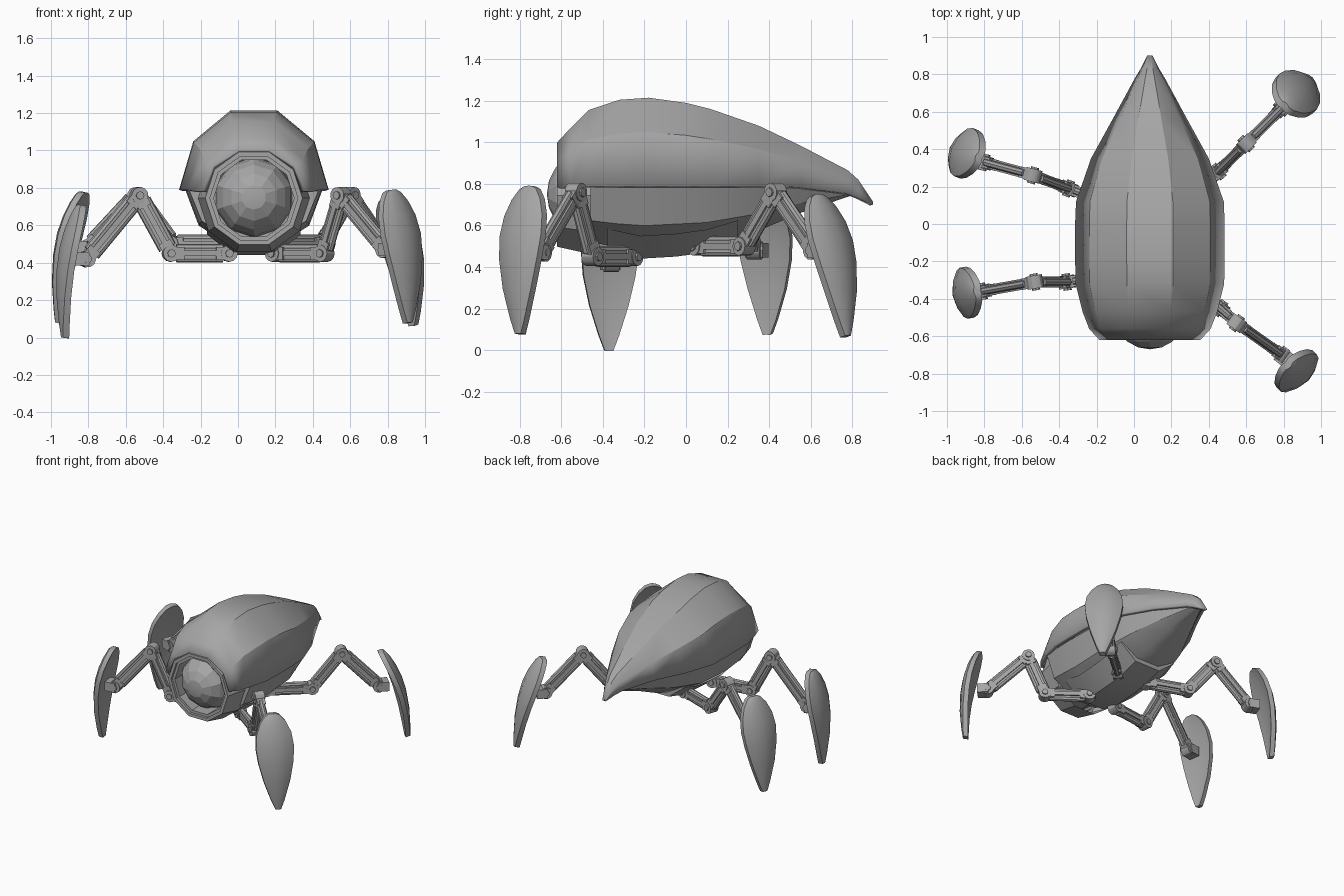
import bpy, bmesh, math
from mathutils import Vector, Matrix

cube = bpy.data.objects.get("Cube")
if cube:
    bpy.data.objects.remove(cube)

GREY = (0.38, 0.38, 0.38, 1)
mat = bpy.data.materials.new("plain grey")
mat.use_nodes = True
mat.diffuse_color = GREY
mat.node_tree.nodes["Principled BSDF"].inputs["Base Color"].default_value = GREY

CX = 0.085            # body centre line
UP = Vector((0, 0, 1))


def finish(name, bm, angle=30, recalc=True):
    if recalc:
        bmesh.ops.recalc_face_normals(bm, faces=bm.faces)
    mesh = bpy.data.meshes.new(name)
    bm.to_mesh(mesh)
    bm.free()
    mesh.materials.append(mat)
    mesh.shade_smooth()
    mesh.set_sharp_from_angle(angle=math.radians(angle))
    obj = bpy.data.objects.new(name, mesh)
    bpy.context.scene.collection.objects.link(obj)
    return obj


def loft(name, rings, closed=True, caps=True, angle=30):
    """Skin a list of point rings."""
    bm = bmesh.new()
    rows = [[bm.verts.new(p) for p in ring] for ring in rings]
    n = len(rows[0])
    for a, b in zip(rows, rows[1:]):
        for j in range(n if closed else n - 1):
            k = (j + 1) % n
            bm.faces.new((a[j], b[j], b[k], a[k]))
    if caps:
        bm.faces.new(rows[0])
        bm.faces.new(rows[-1])
    return finish(name, bm, angle, recalc=closed)


def half_decagon(y, w, z_far, z_mid):
    """Half a ten-sided section, from +x over the far edge to -x."""
    side = [(1, 0), (0.81, 0.61), (0.31, 1)]
    pts = side + [(-x, h) for x, h in reversed(side)]
    return [(CX + x * w, y, z_mid + h * (z_far - z_mid)) for x, h in pts]


def decagon(y, r):
    ang = [math.radians(36 * i) for i in range(10)]
    return [(CX + r * math.cos(a), y, 0.745 + r * math.sin(a)) for a in ang]


# Upper shell: y, half width, top height, rim height
shell_rows = [
    (-0.62, 0.27, 1.0, 0.785), (-0.56, 0.325, 1.065, 0.785),
    (-0.47, 0.36, 1.155, 0.79), (-0.32, 0.397, 1.205, 0.79),
    (-0.18, 0.4, 1.215, 0.79), (0, 0.4, 1.19, 0.79),
    (0.12, 0.395, 1.16, 0.79), (0.35, 0.315, 1.08, 0.79),
    (0.55, 0.205, 0.985, 0.785), (0.78, 0.08, 0.865, 0.755),
    (0.83, 0.05, 0.82, 0.735), (0.9, 0.015, 0.715, 0.7)]
shell = loft("upper_shell", [half_decagon(*r) for r in shell_rows],
             closed=False, caps=False)
thick = shell.modifiers.new("thickness", 'SOLIDIFY')
thick.thickness = 0.025
thick.offset = -1

# Lower hull: y, half width, bottom height, top height
hull_rows = [
    (-0.46, 0.345, 0.52, 0.785), (-0.33, 0.36, 0.495, 0.785),
    (-0.2, 0.365, 0.48, 0.785), (0.1, 0.36, 0.505, 0.785),
    (0.35, 0.285, 0.575, 0.785), (0.55, 0.18, 0.66, 0.78),
    (0.8, 0.045, 0.745, 0.765)]
loft("lower_hull", [half_decagon(*r) for r in hull_rows])

# Belly plate that carries the legs
belly = []
for y, z in [(-0.38, 0.475), (-0.22, 0.44), (-0.05, 0.45), (0.1, 0.47), (0.25, 0.515)]:
    belly.append([(CX + x, y, z + h) for x, h in
                  [(0.25, 0.11), (0.11, 0), (-0.11, 0), (-0.25, 0.11)]])
loft("belly_plate", belly)

# Front collar: stepped ten-sided ring around the eye
loft("front_collar", [decagon(y, r) for y, r in
                      [(-0.45, 0.3), (-0.62, 0.26), (-0.62, 0.235),
                       (-0.6, 0.235), (-0.6, 0.215), (-0.45, 0.215)]], caps=False)

# Faceted eye dome with its pole facing forward
bm = bmesh.new()
bmesh.ops.create_uvsphere(bm, u_segments=10, v_segments=10, radius=0.215,
                          matrix=Matrix.Translation((CX, -0.455, 0.75))
                          @ Matrix.Rotation(math.pi / 2, 4, 'X'))
finish("eye_dome", bm, angle=12)


def frame(origin, along, side):
    """Matrix with x along the limb, y across it."""
    x = along.normalized()
    y = side.normalized()
    z = x.cross(y)
    return Matrix.Translation(origin) @ Matrix((x, y, z)).transposed().to_4x4()


def add_box(bm, m, centre, size):
    bmesh.ops.create_cube(bm, size=1, matrix=m @ Matrix.Translation(centre)
                          @ Matrix.Diagonal((*size, 1)))


def add_rod(bm, m, centre, radius, length, axis, sides=8):
    turn = Matrix.Rotation(math.pi / 2, 4, 'Y' if axis == 'X' else 'X')
    bmesh.ops.create_cone(bm, cap_ends=True, segments=sides, radius1=radius,
                          radius2=radius, depth=length,
                          matrix=m @ Matrix.Translation(centre) @ turn)


def limb(name, a, b):
    """Bundle of parallel rods between two joints."""
    d = b - a
    m = frame((a + b) / 2, d, UP.cross(d))
    length = d.length
    bm = bmesh.new()
    add_box(bm, m, (0, 0, 0), (length, 0.035, 0.05))
    for s in (-1, 1):
        add_rod(bm, m, (0, 0, s * 0.03), 0.02, length * 0.8, 'X')
        add_box(bm, m, (0, s * 0.022, 0), (length * 0.7, 0.014, 0.03))
        add_box(bm, m, (s * (length / 2 - 0.045), 0, 0), (0.05, 0.06, 0.07))
    finish(name, bm)


def joint(name, p, d):
    m = frame(p, d, UP.cross(d))
    bm = bmesh.new()
    add_rod(bm, m, (0, 0, 0), 0.045, 0.07, 'Y', 12)
    add_rod(bm, m, (0, 0, 0), 0.022, 0.09, 'Y', 8)
    finish(name, bm)


def foot_plate(name, tip, top, normal):
    """Leaf-shaped domed plate, pointed at the ground."""
    t = top - tip
    side = t.cross(normal).normalized()
    out = side.cross(t).normalized()
    if out.dot(normal) < 0:
        out = -out
    outline = [(0, 0.02), (0.1, 0.048), (0.3, 0.094), (0.5, 0.126), (0.66, 0.138),
               (0.8, 0.126), (0.91, 0.094), (0.98, 0.055), (1, 0.025)]
    rings = []
    for f, w in outline:
        c = tip + t * f + out * 0.035 * math.sin(math.pi * f)
        dome = 0.045 * w / 0.138
        front = [c + side * w * u + out * dome * (1 - u * u)
                 for u in (-1, -0.6, 0, 0.6, 1)]
        back = [c + side * w * u - out * (0.035 - dome * 0.5 * (1 - u * u))
                for u in (1, 0, -1)]
        rings.append(front + back)
    loft(name, rings, angle=35)


# Legs: root, hip, knee, ankle, foot tip, foot top, outward direction
legs = {
    "front_left": [(0.2, -0.26, 0.45), (0.46, -0.45, 0.45), (0.55, -0.53, 0.76),
                   (0.79, -0.7, 0.47), (0.92, -0.81, 0.08), (0.83, -0.76, 0.79),
                   (0.72, -0.69, 0)],
    "back_left": [(0.2, 0.06, 0.5), (0.45, 0.28, 0.5), (0.6, 0.43, 0.76),
                  (0.79, 0.62, 0.48), (0.95, 0.78, 0.07), (0.81, 0.64, 0.75),
                  (0.69, 0.72, 0)],
    "front_right": [(-0.05, -0.27, 0.45), (-0.36, -0.31, 0.45), (-0.53, -0.31, 0.76),
                    (-0.81, -0.36, 0.42), (-0.94, -0.375, 0), (-0.85, -0.36, 0.71),
                    (-0.97, -0.15, 0)],
    "back_right": [(-0.05, 0.08, 0.5), (-0.35, 0.19, 0.5), (-0.54, 0.26, 0.76),
                   (-0.8, 0.33, 0.48), (-0.97, 0.4, 0.08), (-0.84, 0.36, 0.78),
                   (-0.93, 0.36, 0)],
}
for leg, points in legs.items():
    root, hip, knee, ankle, tip, top, normal = [Vector(p) for p in points]
    limb(leg + "_hip_bar", root, hip)
    limb(leg + "_upper_leg", hip, knee)
    limb(leg + "_lower_leg", knee, ankle)
    joint(leg + "_root_joint", root, hip - root)
    joint(leg + "_hip_joint", hip, hip - root)
    joint(leg + "_knee_joint", knee, ankle - knee)
    joint(leg + "_ankle_joint", ankle, ankle - knee)
    # Bracket that ties the ankle to its plate
    bm = bmesh.new()
    add_box(bm, frame(ankle, normal, UP.cross(normal)), (0.03, 0, 0), (0.08, 0.09, 0.07))
    finish(leg + "_foot_bracket", bm)
    foot_plate(leg + "_foot_plate", tip, top, normal)
